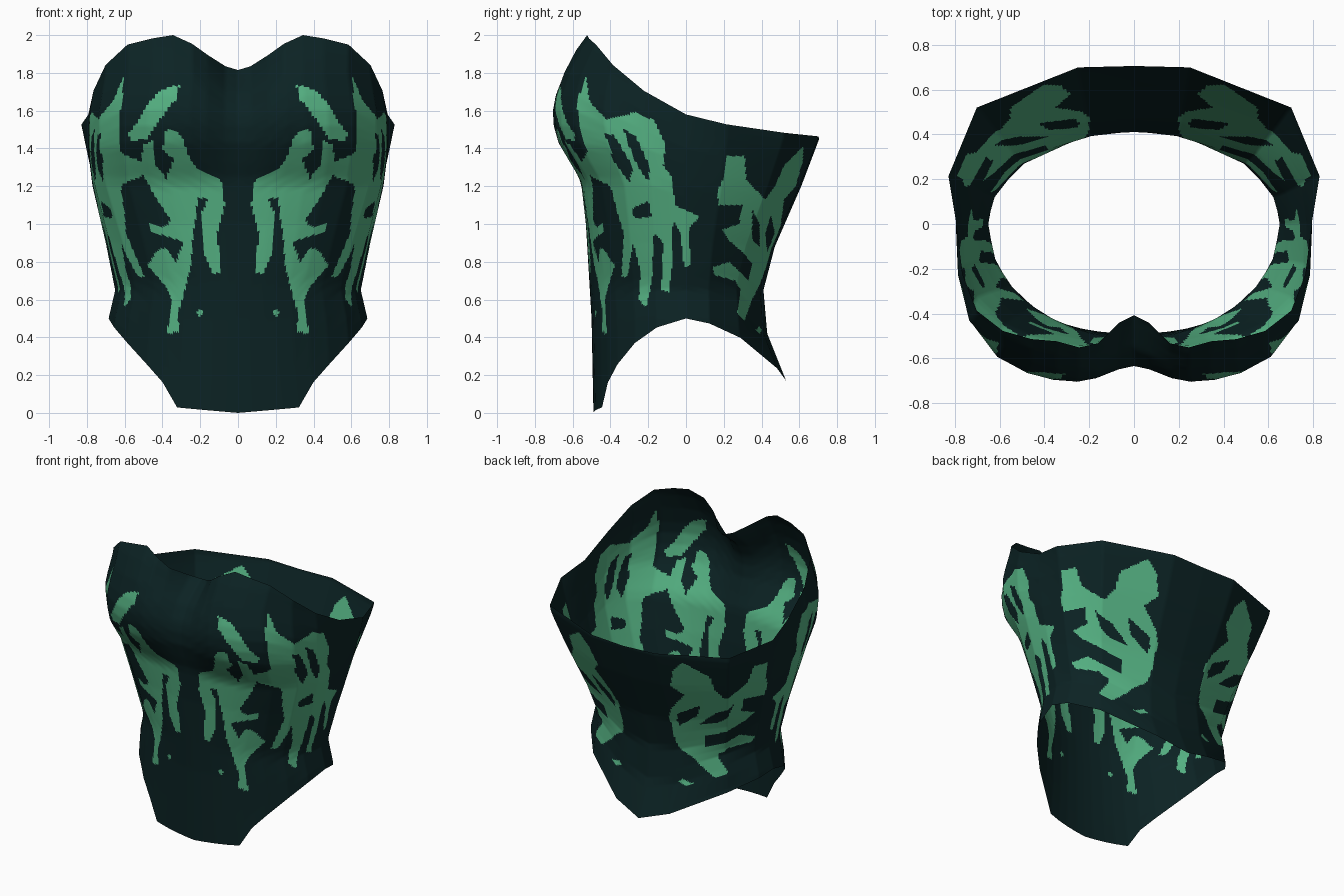
import bpy, bmesh, math
from mathutils import Vector

cube = bpy.data.objects.get("Cube")
if cube:
    bpy.data.objects.remove(cube, do_unlink=True)

ROWS = 150


def make_material(name, colour):
    material = bpy.data.materials.new(name)
    material.use_nodes = True
    material.diffuse_color = colour
    shader = next(n for n in material.node_tree.nodes if n.type == "BSDF_PRINCIPLED")
    shader.inputs["Base Color"].default_value = colour
    shader.inputs["Roughness"].default_value = 0.8
    return material


def sample(profile, position):
    """Linear interpolation along a list of (position, value) pairs."""
    if position <= profile[0][0]:
        return profile[0][1]
    for (start, low), (end, high) in zip(profile, profile[1:]):
        if position <= end:
            return low + (high - low) * (position - start) / (end - start)
    return profile[-1][1]


def inside(polygon, u, v):
    """Even-odd test of a point against a closed outline."""
    hit = False
    previous_u, previous_v = polygon[-1]
    for next_u, next_v in polygon:
        if (next_v > v) != (previous_v > v):
            crossing = next_u + (previous_u - next_u) * (v - next_v) / (previous_v - next_v)
            if u < crossing:
                hit = not hit
        previous_u, previous_v = next_u, next_v
    return hit


# Body profiles by height
lower_width = [(0, .77), (.25, .71), (.5, .685), (.65, .65), (.9, .7), (1.2, .77)]
front_width = lower_width + [(1.4, .795), (1.6, .792), (1.8, .755), (2, .76)]
back_width = lower_width + [(1.52, .835)]
front_depth = [(0, .49), (.5, .5), (1, .53), (1.2, .553), (1.25, .575), (1.32, .62),
               (1.43, .685), (1.52, .712), (1.6, .717), (1.68, .705), (1.8, .665),
               (1.92, .6), (2, .54)]
back_depth = [(.17, .53), (.42, .43), (.65, .41), (.88, .47), (1.2, .61), (1.45, .705)]
squareness = [(.7, 2), (1.4, 3), (1.6, 3.1)]
centre_dip = [(1.2, 0), (1.57, .09), (1.7, .145), (1.815, .25)]

# Hem and neckline heights by angle, from the front centre to the back centre
hem = [(0, 0), (26, .03), (34, .18), (42, .25), (57, .37), (71, .45), (90, .5),
       (109, .47), (129, .41), (147, .3), (180, .17)]
neckline = [(0, 1.815), (5, 1.835), (12.6, 1.9), (21, 1.985), (25, 2), (32, 1.985),
            (43, 1.95), (56, 1.85), (62, 1.8), (79, 1.64), (90, 1.58), (106, 1.53),
            (119, 1.5), (133, 1.48), (180, 1.455)]

# Panel seams, in degrees; the shell runs straight between them
seams = [0, 5, 12, 18, 25, 33, 43, 57, 72, 90, 107, 131, 163, 180]

# Painted outlines across the front, as (distance from centre, height)
bust_leaf = [(.31, 1.74), (.4, 1.71), (.47, 1.65), (.52, 1.56), (.58, 1.48),
             (.57, 1.44), (.48, 1.45), (.44, 1.51), (.38, 1.6), (.32, 1.67)]
front_vine = [(.35, 1.5), (.3, 1.47), (.25, 1.34), (.2, 1.28), (.09, 1.23), (.07, 1.1),
              (.11, .95), (.09, .75), (.13, .73), (.18, .84), (.2, 1.05), (.16, 1.13),
              (.21, 1.14), (.24, .92), (.25, .78), (.28, .65), (.32, .52), (.31, .43),
              (.38, .42), (.36, .5), (.35, .6), (.39, .68), (.48, .78), (.46, .81),
              (.42, .87), (.38, .87), (.33, .8), (.29, .9), (.33, .92), (.46, .96),
              (.47, 1), (.4, .98), (.35, 1.02), (.41, 1.1), (.47, 1.2), (.52, 1.3),
              (.5, 1.42), (.45, 1.44), (.44, 1.32), (.38, 1.24), (.34, 1.34),
              (.4, 1.4), (.38, 1.5)]
front_spot = [(.2, .55), (.22, .53), (.2, .51), (.18, .53)]

# Painted outlines around the side and back, as (depth, height)
side_vine = [(-.53, 1.78), (-.51, 1.65), (-.42, 1.55), (-.27, 1.59), (-.17, 1.55),
             (-.11, 1.42), (-.12, 1.31), (-.07, 1.24), (-.06, 1.1), (.07, 1.04),
             (.02, .98), (.02, .78), (-.01, .77), (-.03, .95), (-.07, 1.03), (-.07, .82),
             (-.09, .64), (-.13, .65), (-.12, .9), (-.17, .95), (-.18, .7), (-.21, .56),
             (-.25, .6), (-.24, .75), (-.28, .9), (-.31, .72), (-.34, .72), (-.33, .95),
             (-.36, 1.05), (-.4, 1.2), (-.5, 1.25), (-.57, 1.31), (-.52, 1.38),
             (-.56, 1.5), (-.58, 1.64)]
side_gaps = [
    [(-.43, 1.48), (-.38, 1.47), (-.28, 1.3), (-.3, 1.22), (-.38, 1.33)],
    [(-.33, 1.5), (-.27, 1.47), (-.19, 1.3), (-.2, 1.22), (-.28, 1.35)],
    [(-.29, 1.08), (-.2, 1.12), (-.18, 1.04), (-.27, 1.03)],
]
back_vine = [(.22, 1.36), (.31, 1.36), (.32, 1.23), (.38, 1.17), (.42, 1.13), (.47, 1.2),
             (.52, 1.31), (.62, 1.41), (.62, 1.34), (.58, 1.2), (.52, 1.13), (.5, .99),
             (.44, .81), (.39, .68), (.35, .6), (.31, .49), (.27, .53), (.29, .65),
             (.26, .7), (.15, .73), (.14, .77), (.23, .8), (.3, .73), (.33, .7),
             (.35, .79), (.3, .85), (.22, .92), (.19, .97), (.28, 1), (.3, 1.1),
             (.17, 1.1), (.17, 1.18), (.2, 1.25)]
back_gaps = [
    [(.35, 1.08), (.39, 1), (.39, .88), (.35, .92)],
    [(.45, 1.05), (.47, .95), (.43, .85), (.42, .95)],
]
back_spot = [(.39, .46), (.4, .44), (.39, .42), (.37, .44)]

front_paint = [bust_leaf, front_vine, front_spot]
wrap_paint = [side_vine, back_vine, back_spot]
wrap_gaps = side_gaps + back_gaps


def surface_point(degrees, rise):
    """Point on the left half of the bodice; rise runs from hem to neckline."""
    low, high = sample(hem, degrees), sample(neckline, degrees)
    z = low + (high - low) * rise
    across, along = math.sin(math.radians(degrees)), math.cos(math.radians(degrees))
    power = sample(squareness, z)
    reach = (abs(across) ** power + abs(along) ** power) ** (-1 / power)
    if degrees <= 90:
        x = sample(front_width, z) * across * reach
        y = -sample(front_depth, z) * along * reach
        y += sample(centre_dip, z) * math.exp(-(x / .15) ** 2)
    else:
        x = sample(back_width, z) * across * reach
        y = -sample(back_depth, z) * along * reach
    return Vector((max(x, 0), y, z))


def is_painted(point):
    x, y, z = point
    if y < 0 and any(inside(shape, x, z) for shape in front_paint):
        return True
    if x > .2 and any(inside(shape, y, z) for shape in wrap_paint):
        return not any(inside(gap, y, z) for gap in wrap_gaps)
    return False


# Bodice shell: one half, mirrored across the centre
mesh = bpy.data.meshes.new("bodice")
bodice = bpy.data.objects.new("bodice", mesh)
bpy.context.collection.objects.link(bodice)
mesh.materials.append(make_material("dark teal cloth", (.0035, .0165, .0175, 1)))
mesh.materials.append(make_material("leaf green paint", (.09, .44, .225, 1)))

bm = bmesh.new()
ribs = [[surface_point(seam, row / ROWS) for row in range(ROWS + 1)] for seam in seams]
columns = [ribs[0]]
for panel, (start, end) in enumerate(zip(seams, seams[1:])):
    for step in range(1, end - start + 1):
        blend = step / (end - start)
        columns.append([a.lerp(b, blend) for a, b in zip(ribs[panel], ribs[panel + 1])])

grid = [[bm.verts.new(point) for point in column] for column in columns]
for left, right in zip(grid, grid[1:]):
    for row in range(ROWS):
        face = bm.faces.new((left[row], right[row], right[row + 1], left[row + 1]))
        face.smooth = True
        face.material_index = int(is_painted(face.calc_center_median()))
bm.to_mesh(mesh)
bm.free()

mirror = bodice.modifiers.new("mirror", "MIRROR")
mirror.use_axis[0] = True
mirror.use_clip = True
mirror.merge_threshold = 0.0005
